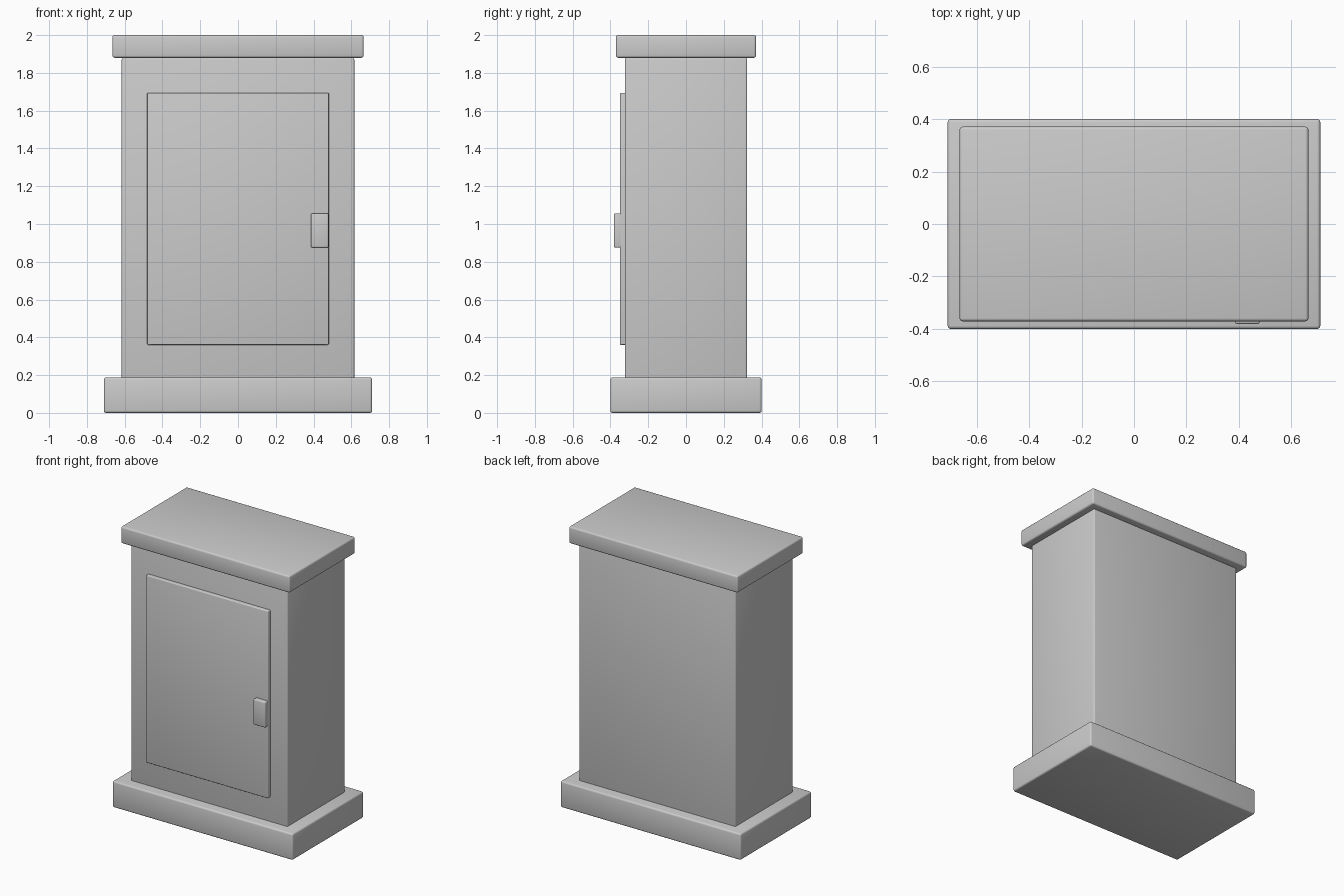
import bpy

# Remove the default cube
cube = bpy.data.objects.get("Cube")
if cube:
    bpy.data.objects.remove(cube, do_unlink=True)

# Single painted finish
grey = bpy.data.materials.new("light_grey")
grey.use_nodes = True
color = (0.6, 0.6, 0.6, 1)
grey.diffuse_color = color
grey.node_tree.nodes["Principled BSDF"].inputs["Base Color"].default_value = color


def box(name, x, y, z, bevel):
    """Rounded box spanning the given (min, max) ranges."""
    spans = (x, y, z)
    bpy.ops.mesh.primitive_cube_add(size=1, location=[sum(s) / 2 for s in spans])
    obj = bpy.context.object
    obj.name = name
    obj.scale = [s[1] - s[0] for s in spans]
    bpy.ops.object.transform_apply(location=False, rotation=False, scale=True)
    mod = obj.modifiers.new("rounded_edges", 'BEVEL')
    mod.width = bevel
    mod.segments = 3
    bpy.ops.object.modifier_apply(modifier=mod.name)
    bpy.ops.object.shade_smooth_by_angle()
    obj.data.materials.append(grey)
    return obj


# Cabinet carcass
box("base", (-0.71, 0.71), (-0.4, 0.4), (0, 0.188), 0.012)
box("body", (-0.616, 0.616), (-0.324, 0.324), (0.17, 1.88), 0.01)
box("top_slab", (-0.665, 0.665), (-0.371, 0.371), (1.88, 2), 0.012)

# Door panel and its handle on the front
box("door", (-0.481, 0.481), (-0.349, -0.3), (0.36, 1.694), 0.006)
box("handle", (0.386, 0.479), (-0.381, -0.33), (0.875, 1.056), 0.007)
